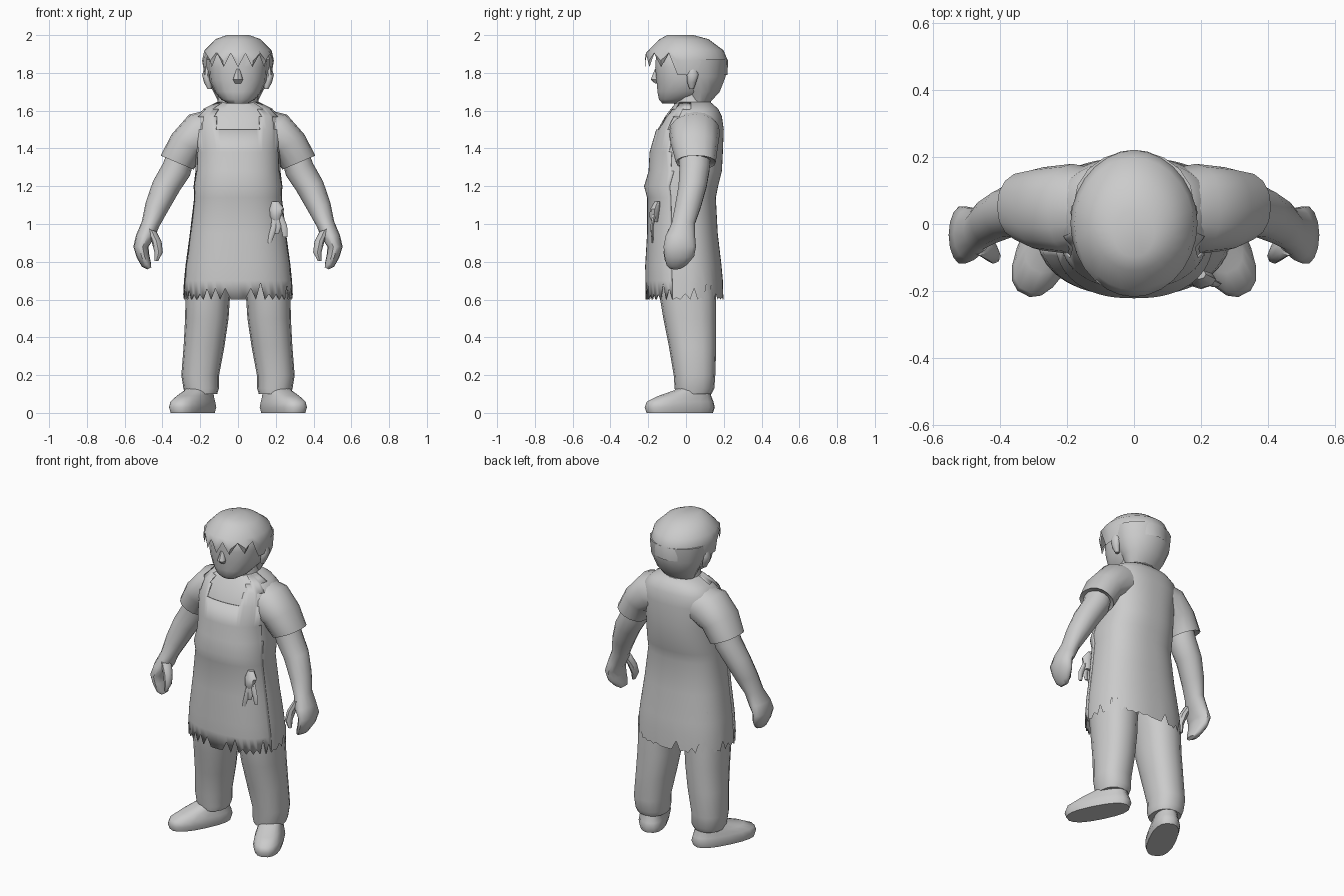
import bpy, bmesh, math, random
from mathutils import Vector, Matrix

random.seed(4)
grey = bpy.data.materials.new("light grey")
grey.diffuse_color = (0.6, 0.6, 0.6, 1)


def spow(v, e):
    return math.copysign(abs(v) ** (2 / e), v)


def loft(name, rings, n=16, e=2.0, caps=(True, True), zfun=None, keep=None,
         thick=0, mat=None, mirror=False, angle=45):
    """Rings are (x, y, z, rx, ry, tilt about y in degrees)."""
    bm = bmesh.new()
    loops = []
    for r in rings:
        x, y, z, rx, ry = r[:5]
        a = math.radians(r[5]) if len(r) > 5 else 0
        row = []
        for i in range(n):
            t = 2 * math.pi * i / n
            u, v = rx * spow(math.cos(t), e), ry * spow(math.sin(t), e)
            zz = z + u * math.sin(a)
            if zfun:
                zz = max(zz, zfun(i, t))
            row.append(bm.verts.new((x + u * math.cos(a), y + v, zz)))
        loops.append(row)
    for lo, hi in zip(loops, loops[1:]):
        for i in range(n):
            j = (i + 1) % n
            bm.faces.new((lo[i], lo[j], hi[j], hi[i]))
    for flag, row in zip(caps, (loops[0], loops[-1])):
        if flag:
            bm.faces.new(row)
    bmesh.ops.recalc_face_normals(bm, faces=bm.faces)
    if keep:
        drop = [f for f in bm.faces if not keep(f.calc_center_median())]
        bmesh.ops.delete(bm, geom=drop, context='FACES')
    if mat:
        bm.transform(mat)
    me = bpy.data.meshes.new(name)
    bm.to_mesh(me)
    bm.free()
    me.materials.append(grey)
    ob = bpy.data.objects.new(name, me)
    bpy.context.collection.objects.link(ob)
    bpy.ops.object.select_all(action='DESELECT')
    ob.select_set(True)
    bpy.context.view_layer.objects.active = ob
    bpy.ops.object.shade_smooth_by_angle(angle=math.radians(angle))
    if thick:
        ob.modifiers.new("thickness", 'SOLIDIFY').thickness = thick
    if mirror:
        ob.modifiers.new("mirror", 'MIRROR').use_bisect_axis[0] = False
    return ob


# tunic with a ragged hem
COLS = 72
notch = [0.6 if i % 2 else random.choice((0.61, 0.63, 0.66, 0.69)) for i in range(COLS)]
for i in range(COLS):                       # calmer hem at the middle of front and back
    if abs(math.cos(2 * math.pi * i / COLS)) < 0.3 and i % 4:
        notch[i] = 0.6
body = [(1.645, .11, .04, .09), (1.61, .18, .045, .125), (1.57, .225, .04, .15),
        (1.50, .235, .025, .175), (1.38, .225, .005, .19), (1.28, .225, 0, .19),
        (1.20, .235, -.022, .192), (1.14, .232, -.02, .178), (.95, .255, -.015, .183),
        (.78, .278, -.01, .198), (.70, .286, -.006, .201), (.60, .29, -.004, .202)]
hem = lambda i, t: notch[i]
loft("tunic", [(0, y, z, rx, ry) for z, rx, y, ry in body], COLS, 2.4,
     (True, False), hem)


# apron front with bib and shoulder straps
def apron_area(c):
    if c.z > 1.5:
        return c.y < 0.03 and 0.11 < abs(c.x) < 0.19
    return c.y < -0.075


loft("apron", [(0, y, z, rx + .004, ry + .008) for z, rx, y, ry in body], COLS, 2.4,
     (False, False), hem, apron_area, thick=.008)

# sleeves
loft("sleeve", [(.08, .05, 1.50, .12, .11, 70), (.185, .045, 1.485, .12, .135, 52),
                (.27, .045, 1.42, .098, .125, 33), (.322, .052, 1.325, .095, .105, 23),
                (.318, .052, 1.335, .08, .09, 23)], 16, 2.2, mirror=True)
# arms with mitten-shaped hands
loft("arm", [(.30, .045, 1.37, .075, .085, 25), (.325, .045, 1.29, .078, .082, 25),
             (.38, .035, 1.20, .075, .076, 20), (.43, .01, 1.09, .063, .07, 20),
             (.463, -.015, 1.0, .048, .063, 15), (.49, -.03, .935, .05, .08, 8),
             (.514, -.033, .88, .04, .088, 0), (.503, -.035, .83, .034, .08, -15),
             (.485, -.05, .785, .026, .055, -25), (.47, -.055, .765, .012, .03, -25)],
     14, mirror=True)
loft("thumb", [(.46, -.06, .97, .03, .035, 20), (.432, -.08, .91, .028, .03, 10),
               (.42, -.095, .85, .022, .024), (.432, -.1, .805, .01, .012)],
     8, mirror=True)

# trousers
loft("trouser_leg", [(.195, .04, .10, .085, .095), (.195, .045, .13, .094, .105),
                     (.20, .045, .20, .1, .11), (.18, .035, .35, .108, .125),
                     (.165, .02, .50, .115, .14), (.16, .01, .62, .118, .15),
                     (.13, 0, .85, .13, .15)], 16, 2.3, mirror=True)
# shoes, splayed outwards
splay = Matrix.Translation((.24, -.033, 0)) @ Matrix.Rotation(math.radians(27), 4, 'Z')
loft("shoe", [(0, 0, 0, .078, .19), (0, 0, .03, .085, .2), (0, .002, .06, .08, .19),
              (0, .03, .09, .07, .15), (0, .075, .12, .062, .1), (0, .085, .14, .055, .08)],
     18, 2.5, mat=splay, mirror=True, angle=60)

# neck and head
loft("neck", [(0, .035, 1.58, .13, .12), (0, .035, 1.63, .11, .1), (0, .03, 1.72, .1, .1)], 14)
loft("head", [(0, -.08, 1.637, .05, .045), (0, -.045, 1.66, .09, .1),
              (0, -.01, 1.70, .125, .143), (0, 0, 1.76, .15, .158), (0, 0, 1.83, .155, .165),
              (0, 0, 1.90, .15, .16), (0, 0, 1.95, .1, .1)], 18, 2.3)
loft("nose", [(0, -.15, 1.82, .012, .015), (0, -.16, 1.765, .026, .027),
              (0, -.15, 1.745, .018, .015)], 8)
loft("ear", [(.15, .03, 1.715, .012, .012), (.16, .03, 1.75, .02, .025),
             (.168, .035, 1.79, .022, .033), (.16, .035, 1.83, .015, .02)], 10, mirror=True)


# hair cap with a zigzag fringe
def fringe(i, t):
    if math.sin(t) < -0.4:
        return 1.83 if i % 2 else 1.905
    return 1.79


loft("hair_cap", [(0, -.03, 2.0, .06, .07), (0, -.01, 1.978, .12, .13),
                  (0, 0, 1.92, .178, .198), (0, .002, 1.865, .19, .22),
                  (0, .002, 1.78, .178, .218)], 28, 1.95, (True, False), fringe)
loft("hair_back", [(0, .06, 1.87, .18, .16), (0, .07, 1.78, .168, .142),
                   (0, .08, 1.70, .13, .1), (0, .07, 1.64, .1, .055)], 18)

# knotted cloth ties at the hip
loft("tie_knot", [(.195, -.15, 1.12, .02, .015), (.205, -.165, 1.08, .04, .025),
                  (.20, -.17, 1.04, .03, .025), (.205, -.165, 1.01, .02, .015)], 8)
for name, x0, x1, z1 in (("tie_tail_left", .2, .165, .9), ("tie_tail_right", .215, .25, .93),
                         ("tie_tail_short", .2, .205, .95)):
    loft(name, [(x0, -.165, 1.06, .018, .012), ((x0 + x1) / 2 + .01, -.18, .99, .018, .01),
                (x1, -.178, z1, .012, .006)], 6)
